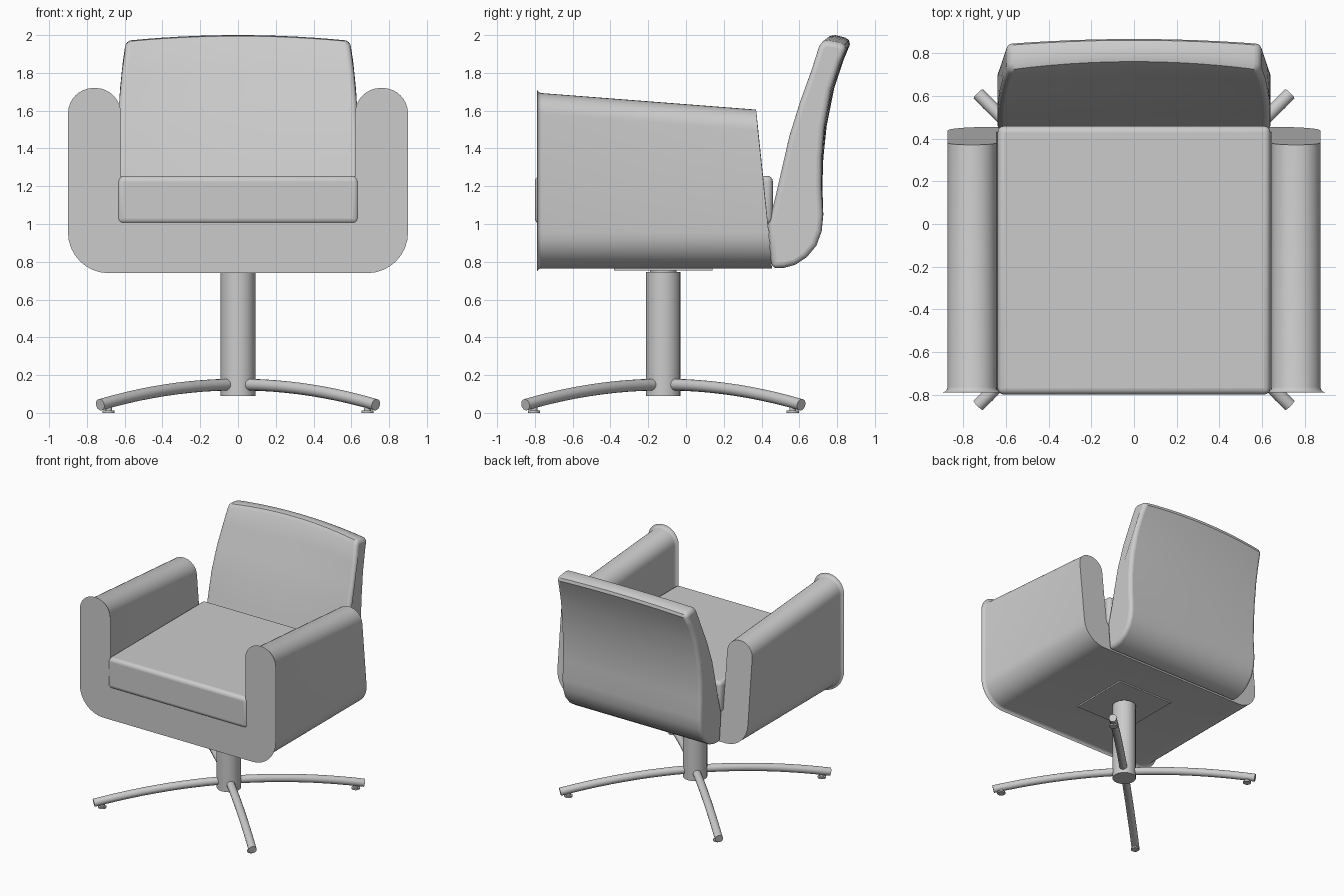
import bpy, bmesh, math
from mathutils import Vector

cube = bpy.data.objects.get("Cube")
if cube:
    bpy.data.objects.remove(cube, do_unlink=True)

GREY = (0.6, 0.6, 0.6, 1)
grey = bpy.data.materials.new("light_grey")
grey.use_nodes = True
grey.diffuse_color = GREY
grey.node_tree.nodes["Principled BSDF"].inputs["Base Color"].default_value = GREY

PIVOT_Y = -0.12
FRONT_Y = -0.79
BOTTOM = 0.765


def finish(name, bm, bevel=0, angle=50):
    """Turn a bmesh into a smooth-shaded grey object, optionally bevelled."""
    bmesh.ops.recalc_face_normals(bm, faces=bm.faces)
    mesh = bpy.data.meshes.new(name)
    bm.to_mesh(mesh)
    bm.free()
    mesh.materials.append(grey)
    obj = bpy.data.objects.new(name, mesh)
    bpy.context.collection.objects.link(obj)
    if bevel:
        mod = obj.modifiers.new("soft_edges", 'BEVEL')
        mod.width = bevel
        mod.segments = 4
        mod.limit_method = 'ANGLE'
        mod.angle_limit = math.radians(angle)
    bpy.ops.object.select_all(action='DESELECT')
    obj.select_set(True)
    bpy.context.view_layer.objects.active = obj
    bpy.ops.object.shade_smooth_by_angle(angle=math.radians(35))
    return obj


def box(name, low, high, bevel=0):
    bm = bmesh.new()
    bmesh.ops.create_cube(bm, size=1)
    for v in bm.verts:
        v.co = [a + (c + 0.5) * (b - a) for a, b, c in zip(low, high, v.co)]
    return finish(name, bm, bevel)


def loft(rings):
    """Skin closed rings of points and cap both ends."""
    bm = bmesh.new()
    loops = [[bm.verts.new(p) for p in ring] for ring in rings]
    for a, b in zip(loops, loops[1:]):
        for i in range(len(a)):
            bm.faces.new((a[i - 1], a[i], b[i], b[i - 1]))
    bm.faces.new(loops[0])
    bm.faces.new(loops[-1])
    return bm


def cylinder(name, x, y, low, high, radius, sides=20):
    turns = [math.tau * i / sides for i in range(sides)]
    rings = [[(x + radius * math.cos(t), y + radius * math.sin(t), z) for t in turns]
             for z in (low, high)]
    return finish(name, loft(rings))


def rounded(corners, steps=8):
    """Replace each (x, z, radius) right-angled corner with an arc."""
    out = []
    for i, (x, z, r) in enumerate(corners):
        p = Vector((x, z))
        before = (Vector(corners[i - 1][:2]) - p).normalized() * r
        after = (Vector(corners[(i + 1) % len(corners)][:2]) - p).normalized() * r
        for k in range(steps + 1):
            t = math.pi / 2 * k / steps
            out.append(p + before * (1 - math.sin(t)) + after * (1 - math.cos(t)))
    return out


# Arm shell: U-shaped section, soft front edge, sloping arm tops, raked back
half = [(0.875, BOTTOM, 0.19), (0.875, 1.695, 0.11),
        (0.645, 1.695, 0.11), (0.645, 1.0, 0.04)]
section = rounded(half + [(-x, z, r) for x, z, r in reversed(half)])
bm = loft([[(p.x, y, p.y) for p in section] for y in (FRONT_Y, 0.4)])
bm.normal_update()
rim = [e for e in bm.edges if all(v.co.y < FRONT_Y + 0.001 for v in e.verts)]
bmesh.ops.bevel(bm, geom=rim, offset=0.025, segments=4, profile=0.5, affect='EDGES')
for v in bm.verts:
    if v.co.y > 0:
        v.co.y = 0.455 - 0.09 * (v.co.z - BOTTOM)
    if v.co.z > 1.2:
        v.co.z -= 0.077 * (v.co.y - FRONT_Y)
finish("arm_shell", bm)

# Seat cushion
box("seat_cushion", (-0.64, -0.8, 1.0), (0.64, 0.46, 1.255), 0.03)

# Backrest: side profile (y, z) swept across the width, arched and dished at the top
back_side = [(0.455, BOTTOM), (0.52, 0.768), (0.58, 0.785), (0.64, 0.825), (0.69, 0.885),
             (0.718, 0.96), (0.727, 1.05), (0.722, 1.2), (0.727, 1.35), (0.745, 1.52),
             (0.785, 1.72), (0.835, 1.87), (0.868, 1.95), (0.862, 1.975), (0.84, 1.988)]
front_side = [(0.79, 2.0), (0.762, 1.995), (0.74, 1.965), (0.695, 1.83), (0.63, 1.66),
              (0.565, 1.47), (0.515, 1.28), (0.475, 1.13), (0.435, 1.0)]


def back_ring(u):
    ring = []
    for side, dish in ((back_side, 0.025), (front_side, 0.04)):
        for y, z in side:
            lift = max(0, z - 1)
            taper = 0.04 * (max(0, z - 1.35) / 0.6) ** 2
            ring.append((u * (0.64 - taper), y - dish * lift * u * u,
                         z - 0.03 * lift ** 3 * u * u))
    return ring


finish("backrest", loft([back_ring(i / 6) for i in range(-6, 7)]), 0.028, 60)

# Swivel column with collar and mounting plate
cylinder("column", 0, PIVOT_Y, 0.09, 0.745, 0.092)
cylinder("column_collar", 0, PIVOT_Y, 0.74, 0.76, 0.07)
box("mounting_plate", (-0.26, PIVOT_Y - 0.26, 0.754), (0.26, PIVOT_Y + 0.26, 0.768))

# Four arched tube legs with glides
REACH, TUBE = 0.73, 0.031


def leg_ring(sx, sy, t):
    d = 0.05 + (REACH - 0.05) * t
    centre = Vector((sx * d, PIVOT_Y + sy * d, 0.15 - 0.107 * (d / REACH) ** 2))
    along = Vector((sx, sy, -0.214 * d / REACH ** 2)).normalized()
    side = along.cross(Vector((0, 0, 1))).normalized()
    up = side.cross(along)
    turns = [math.tau * k / 16 for k in range(16)]
    return [centre + TUBE * (side * math.cos(a) + up * math.sin(a)) for a in turns]


for sx, x_name in ((1, "left"), (-1, "right")):
    for sy, y_name in ((-1, "front"), (1, "back")):
        tag = y_name + "_" + x_name
        finish("leg_" + tag, loft([leg_ring(sx, sy, k / 10) for k in range(11)]))
        x, y = sx * 0.685, PIVOT_Y + sy * 0.685
        cylinder("glide_" + tag, x, y, 0, 0.012, 0.032)
        cylinder("glide_stem_" + tag, x, y, 0.01, 0.045, 0.018)
